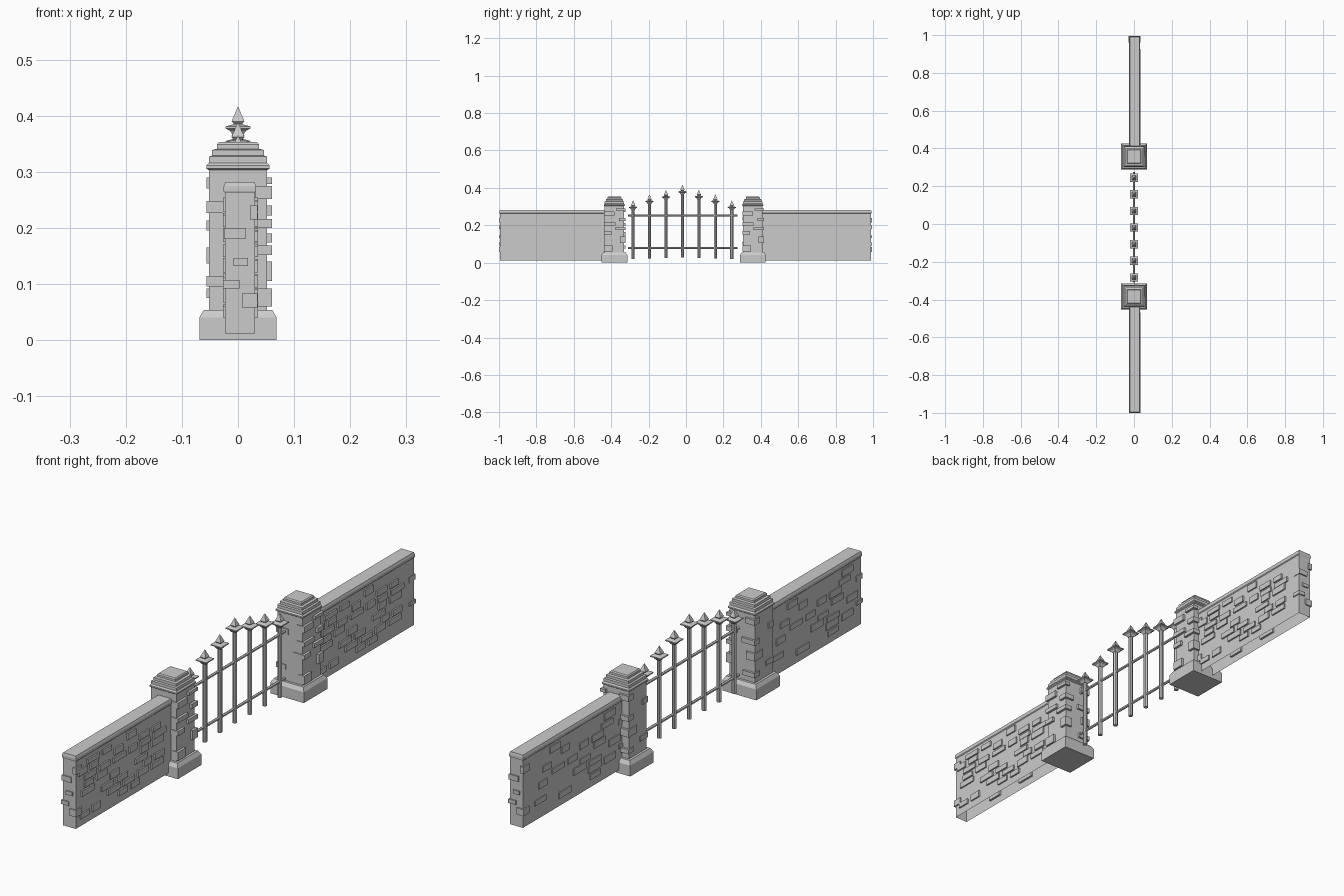
import bpy, bmesh, math, random
from mathutils import Matrix, Vector

if "Cube" in bpy.data.objects:
    bpy.data.objects.remove(bpy.data.objects["Cube"])

random.seed(4)


def finish(bm, name):
    bmesh.ops.recalc_face_normals(bm, faces=bm.faces)
    me = bpy.data.meshes.new(name)
    bm.to_mesh(me)
    bm.free()
    ob = bpy.data.objects.new(name, me)
    bpy.context.collection.objects.link(ob)
    return ob


def loft(bm, cx, cy, rings, bottom=True):
    """Stack rectangular rings of (half x, half y, z)."""
    loops = [[bm.verts.new((cx + sx * hx, cy + sy * hy, z))
              for sx, sy in ((-1, -1), (1, -1), (1, 1), (-1, 1))] for hx, hy, z in rings]
    for a, b in zip(loops, loops[1:]):
        for i in range(4):
            j = (i + 1) % 4
            bm.faces.new((a[i], a[j], b[j], b[i]))
    bm.faces.new(loops[-1])
    if bottom:
        bm.faces.new(loops[0][::-1])


def box(bm, lo, hi):
    lo, hi = Vector(lo), Vector(hi)
    m = Matrix.Translation((lo + hi) / 2) @ Matrix.Diagonal((*(hi - lo), 1))
    bmesh.ops.create_cube(bm, size=1, matrix=m)


def rod(bm, a, b, r, n):
    a, b = Vector(a), Vector(b)
    rot = (b - a).to_track_quat('Z', 'Y').to_matrix().to_4x4()
    bmesh.ops.create_cone(bm, cap_ends=True, segments=n, radius1=r, radius2=r,
                          depth=(b - a).length, matrix=Matrix.Translation((a + b) / 2) @ rot)


# Brick layout shared by both walls: (start along wall, z, length, height)
def brick_layout(chance):
    out = []
    for row in range(8):
        y = 0.01 + random.random() * 0.06
        while y < 0.5:
            length = random.uniform(0.045, 0.075)
            if random.random() < chance:
                out.append((y, 0.04 + row * 0.027, length, random.uniform(0.018, 0.026)))
            y += length + 0.02
    return out


right_bricks, left_bricks = brick_layout(0.55), brick_layout(0.4)
# End bricks: (x0, x1, z0, z1)
end_bricks = [(-.025, .013, .18, .20), (-.008, .018, .132, .146), (-.027, .003, .092, .107),
              (.007, .035, .058, .083), (.021, .035, .215, .24)]

for side, y0 in (("front", -0.995), ("back", 0.40)):
    y1 = y0 + 0.59
    cy, h = (y0 + y1) / 2, 0.295
    # Wall body with chamfered coping, open underneath
    bm = bmesh.new()
    loft(bm, 0.0035, cy, [(.0265, h, .012), (.0265, h, .262), (.029, h + .002, .265),
                          (.029, h + .002, .274), (.026, h, .282)], bottom=False)
    finish(bm, side + "_wall")
    # Raised bricks on wall faces and ends
    bm = bmesh.new()
    for y, z, l, t in right_bricks:
        box(bm, (.024, y0 + y, z), (.0355, y0 + y + l, z + t))
    for y, z, l, t in left_bricks:
        box(bm, (-.0265, y0 + y, z), (-.015, y0 + y + l, z + t))
    for xa, xb, za, zb in end_bricks:
        box(bm, (xa, y0 - .005, za), (xb, y0 + .03, zb))
        box(bm, (.007 - xb, y1 - .03, za), (.007 - xa, y1 + .005, zb))
    finish(bm, side + "_wall_bricks")

# Pillar corner bricks: (corner x, corner y, z0, z1, x length, y length)
corner_bricks = [(1, -1, .252, .275, .03, .055), (1, 1, .278, .29, .022, .05),
                 (1, 1, .222, .24, .04, .035), (1, -1, .20, .216, .03, .06),
                 (1, 1, .174, .19, .03, .055), (1, -1, .152, .169, .045, .04),
                 (1, 1, .105, .14, .03, .03), (1, -1, .06, .092, .025, .045),
                 (-1, 1, .27, .29, .04, .03), (-1, -1, .227, .248, .05, .03),
                 (-1, 1, .137, .165, .035, .05), (-1, -1, .096, .114, .04, .045),
                 (-1, 1, .195, .213, .055, .03), (-1, 1, .075, .092, .05, .03)]
for side, cy in (("front", -0.383), ("back", 0.357)):
    # Pillar with plinth and stepped cap
    bm = bmesh.new()
    loft(bm, 0, cy, [(w, w, z) for w, z in (
        (.069, 0), (.069, .04), (.061, .054), (.052, .054), (.052, .303), (.0565, .306),
        (.0565, .311), (.052, .316), (.052, .327), (.046, .329), (.046, .339),
        (.0375, .341), (.0375, .349), (.034, .353))])
    finish(bm, side + "_pillar")
    bm = bmesh.new()
    for sx, sy, za, zb, lx, ly in corner_bricks:
        ox = .061 if sx > 0 else -.056
        oy = cy + (.06 if sy > 0 else -.055)
        ix, iy = ox - sx * lx, oy - sy * ly
        box(bm, (min(ox, ix), min(oy, iy), za), (max(ox, ix), max(oy, iy), zb))
    finish(bm, side + "_pillar_bricks")

# Gate pickets with spear finials, arched toward the middle
tops = [.333, .365, .388, .416, .39, .365, .333]
spear = [(.008, -.052), (.014, -.043), (.022, -.039), (.022, -.035), (.007, -.031),
         (.0115, -.026), (.0003, 0)]
for i, top in enumerate(tops):
    y = -0.283 + 0.088 * i
    bm = bmesh.new()
    rod(bm, (0, y, .021 + .002 * (3 - abs(i - 3))), (0, y, top - .045), .0085, 8)
    loft(bm, 0, y, [(w, w, top + z) for w, z in spear])
    finish(bm, f"gate_picket_{i + 1}")

# Gate rails
bm = bmesh.new()
for z in (.079, .253):
    rod(bm, (0, -.31, z), (0, .275, z), .0055, 6)
finish(bm, "gate_rails")
